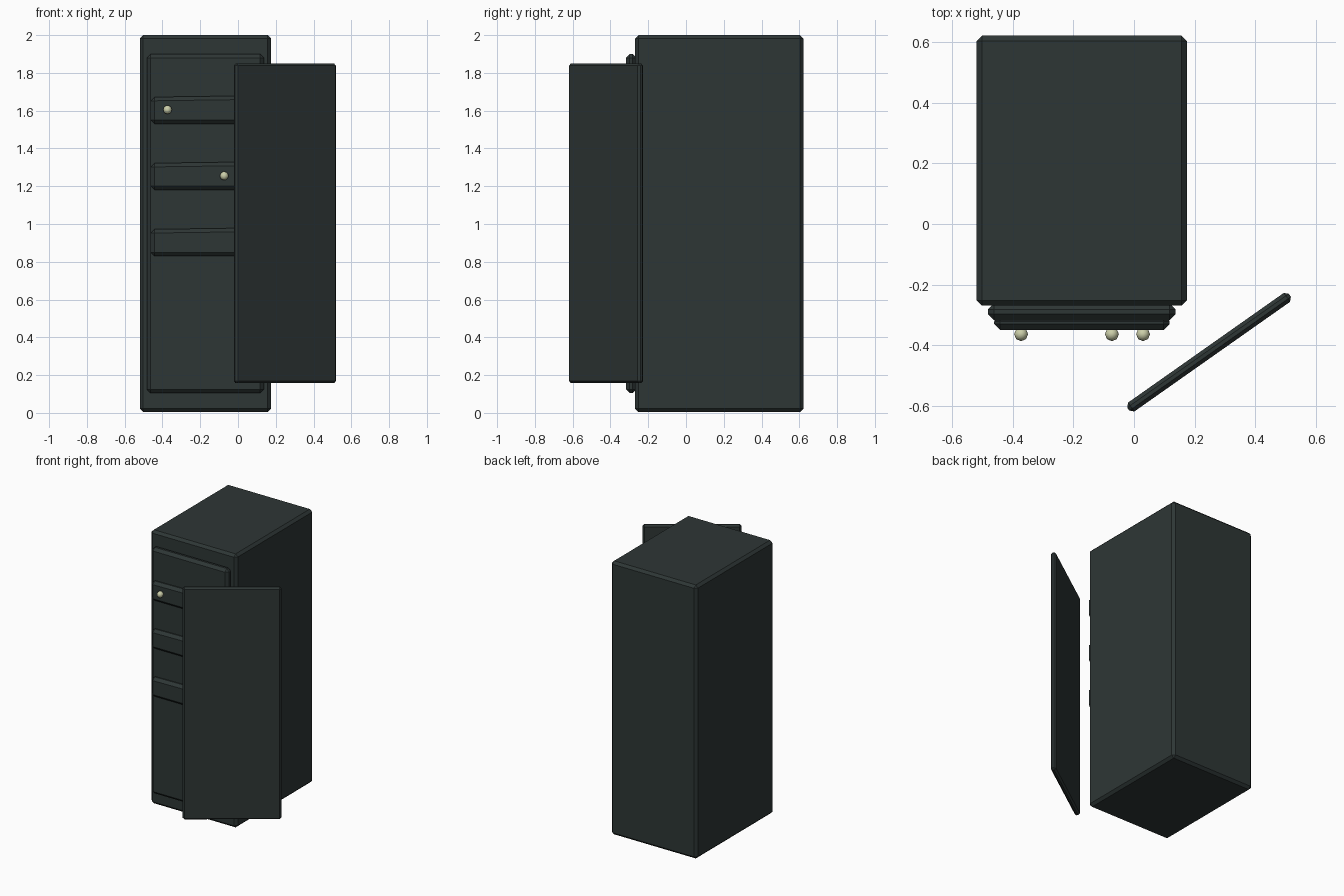
import bpy, math
from mathutils import Vector

if "Cube" in bpy.data.objects:
    bpy.data.objects.remove(bpy.data.objects["Cube"])


def material(name, rgb):
    m = bpy.data.materials.new(name)
    m.diffuse_color = (*rgb, 1)
    m.use_nodes = True
    m.node_tree.nodes["Principled BSDF"].inputs["Base Color"].default_value = m.diffuse_color
    return m


DARK = material("dark slate", (0.027, 0.037, 0.036))
PALE = material("pale brass", (0.60, 0.62, 0.40))


def slab(name, lo, hi, bevel, turn=0.0):
    """Chamfered box between two corners, optionally turned about z."""
    lo, hi = Vector(lo), Vector(hi)
    bpy.ops.mesh.primitive_cube_add(size=1, location=(lo + hi) / 2)
    ob = bpy.context.object
    ob.name = name
    for v in ob.data.vertices:
        v.co = v.co * (hi - lo)
    ob.rotation_euler.z = turn
    ob.data.materials.append(DARK)
    mod = ob.modifiers.new("chamfer", "BEVEL")
    mod.width = bevel
    mod.segments = 1
    return ob


# Cabinet body and raised front panel
slab("cabinet_body", (-0.52, -0.27, 0.005), (0.175, 0.622, 2.0), 0.018)
slab("front_panel", (-0.483, -0.318, 0.105), (0.137, -0.262, 1.9), 0.02)

# Drawer fronts, each with one knob
for i, (z, knob_x) in enumerate(((0.905, 0.03), (1.255, -0.073), (1.605, -0.373))):
    drawer = slab(f"drawer_front_{i + 1}", (-0.462, -0.35, z - 0.075),
                  (0.118, -0.302, z + 0.075), 0.02)
    # Upper edge rises slightly to the right
    for v in drawer.data.vertices:
        if v.co.z > 0 and v.co.x < 0:
            v.co.z -= 0.008
    bpy.ops.mesh.primitive_uv_sphere_add(segments=8, ring_count=6, radius=0.023,
                                         location=(knob_x, -0.364, z))
    knob = bpy.context.object
    knob.name = f"knob_{i + 1}"
    knob.data.materials.append(PALE)
    bpy.ops.object.shade_smooth_by_angle(angle=math.radians(60))

# Open door standing free in front of the right side
a, b = Vector((-0.014, -0.608)), Vector((0.510, -0.239))
mid, half = (a + b) / 2, (b - a).length / 2 + 0.006
slab("open_door", (mid.x - half, mid.y - 0.018, 0.157),
     (mid.x + half, mid.y + 0.018, 1.85), 0.012,
     math.atan2(b.y - a.y, b.x - a.x))
